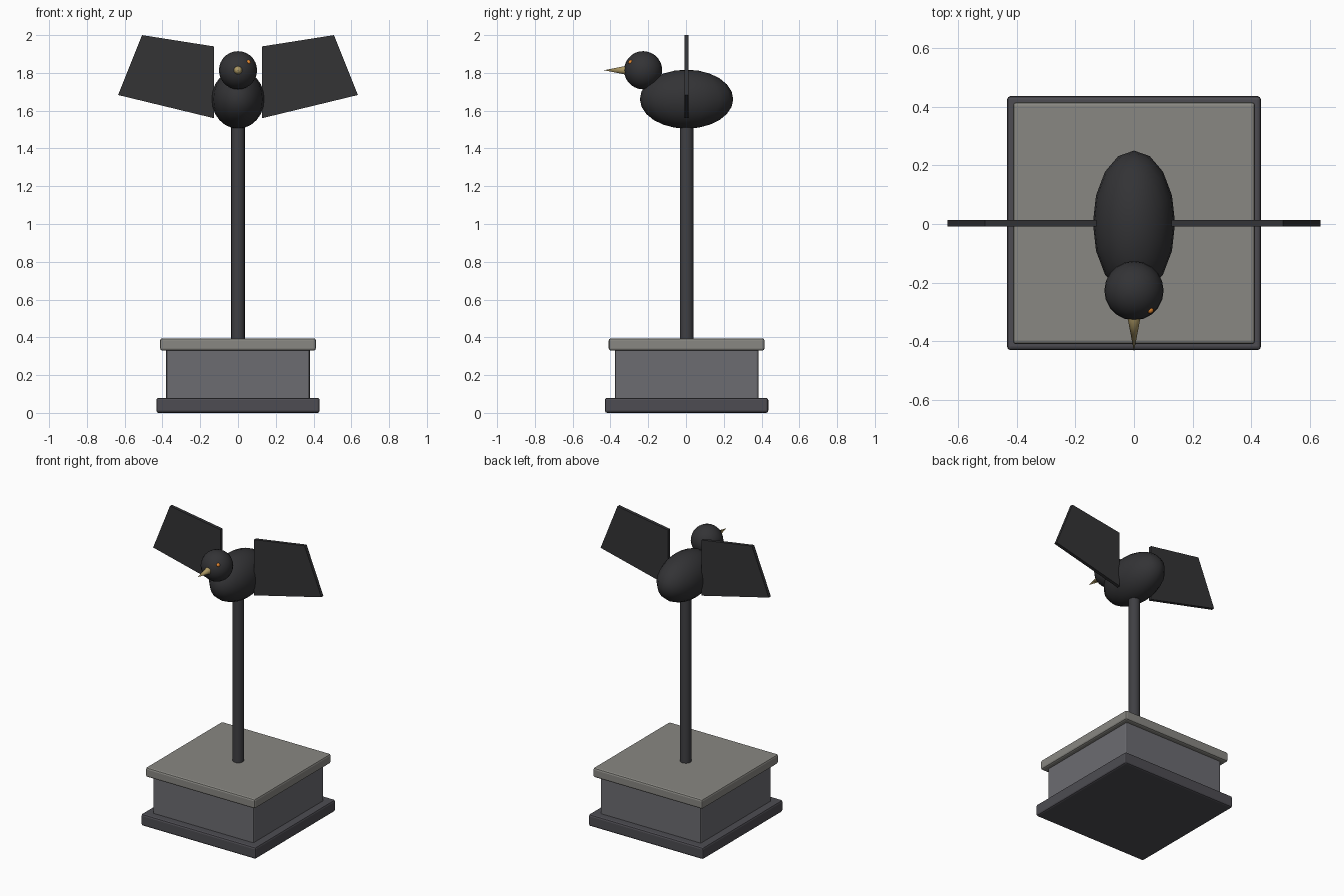
import bpy, bmesh, math
from mathutils import Matrix

if "Cube" in bpy.data.objects:
    bpy.data.objects.remove(bpy.data.objects["Cube"])

CY = 0.003  # shared depth centre of base, pole, body


def material(name, r, g, b):
    m = bpy.data.materials.new(name)
    m.diffuse_color = (r, g, b, 1)
    m.use_nodes = True
    m.node_tree.nodes["Principled BSDF"].inputs["Base Color"].default_value = m.diffuse_color
    return m


STONE = material("stone", 0.15, 0.15, 0.165)
DARK = material("dark_stone", 0.075, 0.073, 0.085)
CAP = material("cap_stone", 0.25, 0.245, 0.225)
METAL = material("dark_metal", 0.05, 0.05, 0.056)
BLACK = material("black", 0.033, 0.033, 0.036)
HORN = material("horn", 0.42, 0.32, 0.13)
ORANGE = material("orange", 0.8, 0.25, 0.03)


def finish(bm, name, mat, smooth=True):
    bmesh.ops.recalc_face_normals(bm, faces=bm.faces)
    for f in bm.faces:
        f.smooth = smooth and len(f.verts) < 5
    me = bpy.data.meshes.new(name)
    bm.to_mesh(me)
    bm.free()
    me.materials.append(mat)
    ob = bpy.data.objects.new(name, me)
    bpy.context.collection.objects.link(ob)
    return ob


def slab(name, width, z0, z1, bevel, mat):
    bm = bmesh.new()
    bmesh.ops.create_cube(bm, size=1, matrix=Matrix.Translation((0, CY, (z0 + z1) / 2))
                          @ Matrix.Diagonal((width, width, z1 - z0, 1)))
    bmesh.ops.bevel(bm, geom=bm.edges[:], offset=bevel, segments=2, profile=0.5, affect='EDGES')
    return finish(bm, name, mat, False)


def ball(name, centre, radii, u, v, mat):
    bm = bmesh.new()
    bmesh.ops.create_uvsphere(bm, u_segments=u, v_segments=v, radius=1,
                              matrix=Matrix.Translation(centre) @ Matrix.Diagonal((*radii, 1)))
    return finish(bm, name, mat)


def cone(name, centre, r1, r2, depth, sides, mat, rot=Matrix()):
    bm = bmesh.new()
    bmesh.ops.create_cone(bm, cap_ends=True, segments=sides, radius1=r1, radius2=r2,
                          depth=depth, matrix=Matrix.Translation(centre) @ rot)
    return finish(bm, name, mat)


# Stepped plinth
slab("plinth_foot", 0.865, 0, 0.08, 0.012, DARK)
slab("plinth_block", 0.76, 0.07, 0.34, 0.01, STONE)
slab("plinth_cap", 0.825, 0.33, 0.395, 0.012, CAP)

# Pole
cone("pole", (0, CY, 0.95), 0.036, 0.036, 1.16, 16, METAL)

# Bird body, head, beak and its single eye
ball("body", (0, CY, 1.661), (0.14, 0.247, 0.156), 16, 12, BLACK)
ball("head", (0, -0.227, 1.814), (0.101, 0.101, 0.101), 20, 14, BLACK)
cone("beak", (0, -0.3725, 1.814), 0.025, 0, 0.125, 10, HORN, Matrix.Rotation(math.pi / 2, 4, 'X'))
ball("eye", (0.055, -0.293, 1.857), (0.012, 0.012, 0.012), 10, 8, ORANGE)

# Flat raised wings, mirrored left and right
OUTLINE = [(0.127, 1.56), (0.635, 1.683), (0.508, 2.0), (0.127, 1.94)]
for side, label in ((1, "right"), (-1, "left")):
    bm = bmesh.new()
    face = bm.faces.new([bm.verts.new((side * x, CY - 0.011, z)) for x, z in OUTLINE])
    ext = bmesh.ops.extrude_face_region(bm, geom=[face])["geom"]
    bmesh.ops.translate(bm, vec=(0, 0.022, 0),
                        verts=[e for e in ext if isinstance(e, bmesh.types.BMVert)])
    finish(bm, "wing_" + label, BLACK, False)
